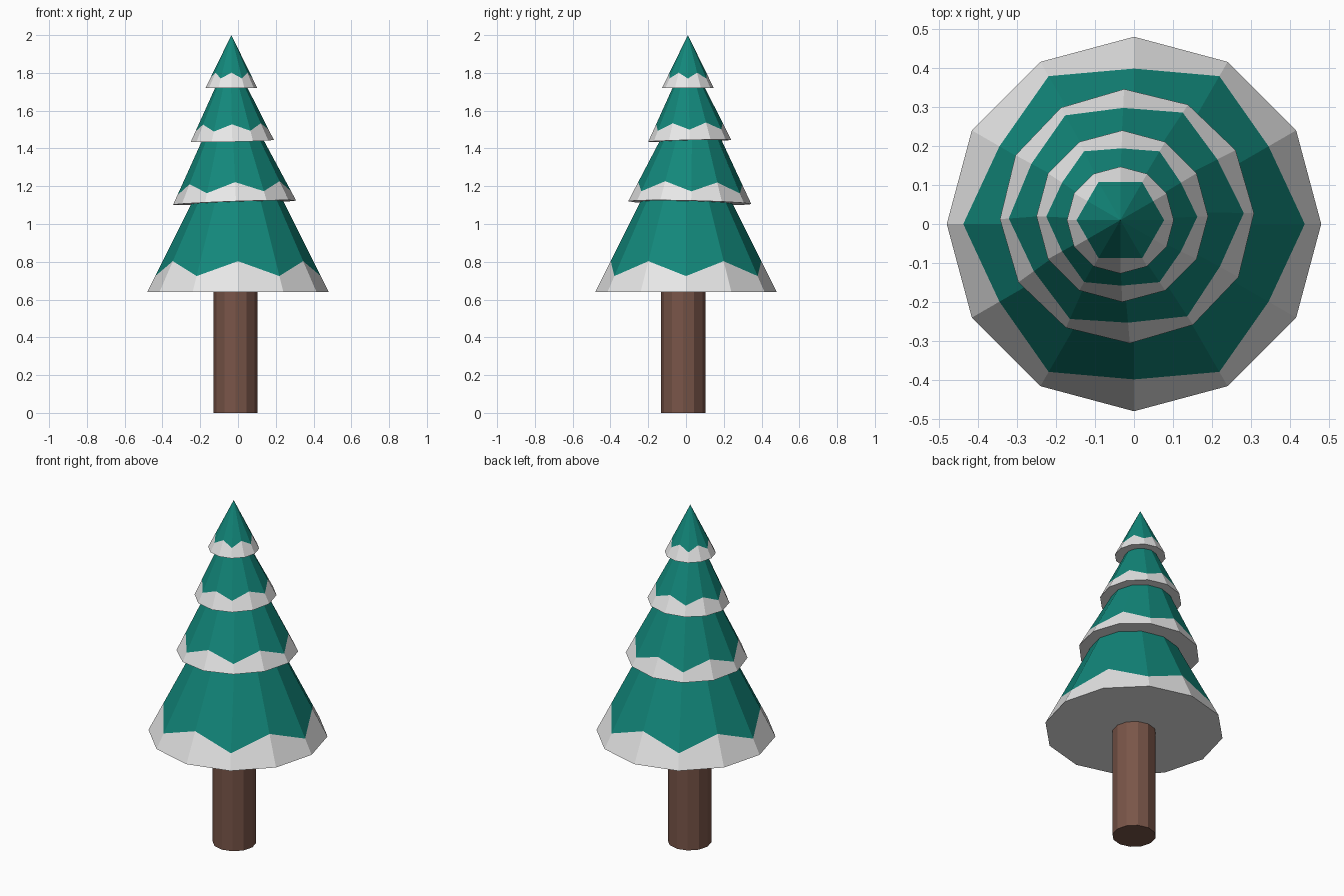
import bpy
import bmesh
from math import cos, sin, radians, tau
from mathutils import Matrix, Vector

if "Cube" in bpy.data.objects:
    bpy.data.objects.remove(bpy.data.objects["Cube"], do_unlink=True)

SIDES = 12


def make_material(name, rgb):
    mat = bpy.data.materials.new(name)
    mat.use_nodes = True
    mat.diffuse_color = (*rgb, 1)
    mat.node_tree.nodes["Principled BSDF"].inputs["Base Color"].default_value = (*rgb, 1)
    return mat


teal = make_material("teal needles", (0.006, 0.242, 0.195))
snow = make_material("snow white", (0.8, 0.8, 0.8))
bark = make_material("bark brown", (0.191, 0.091, 0.065))


def add_object(name, bm, materials):
    bmesh.ops.recalc_face_normals(bm, faces=bm.faces)
    mesh = bpy.data.meshes.new(name)
    bm.to_mesh(mesh)
    bm.free()
    for mat in materials:
        mesh.materials.append(mat)
    obj = bpy.data.objects.new(name, mesh)
    bpy.context.collection.objects.link(obj)
    return obj


def foliage_tier(name, center, radius, height, low, high, tilt=(0, 0, 0)):
    """Cone whose zigzag snow line alternates between two fractions of its height."""
    bm = bmesh.new()
    rim, line = [], []
    for i in range(SIDES):
        a = tau * i / SIDES
        edge = Vector((radius * cos(a), radius * sin(a), 0))
        rim.append(bm.verts.new(edge))
        line.append(bm.verts.new(edge.lerp(Vector((0, 0, height)), high if i % 2 else low)))
    tip = bm.verts.new((0, 0, height))
    for i in range(SIDES):
        j = (i + 1) % SIDES
        bm.faces.new((rim[i], rim[j], line[j], line[i])).material_index = 1
        bm.faces.new((line[i], line[j], tip)).material_index = 0
    bm.faces.new(rim[::-1]).material_index = 1
    x, y, z = (radians(t) for t in tilt)
    turn = Matrix.Rotation(x, 4, "X") @ Matrix.Rotation(y, 4, "Y") @ Matrix.Rotation(z, 4, "Z")
    bm.transform(Matrix.Translation(center) @ turn)
    return add_object(name, bm, (teal, snow))


# Trunk
bm = bmesh.new()
bmesh.ops.create_cone(bm, cap_ends=True, segments=SIDES, radius1=0.117, radius2=0.117, depth=0.68)
bm.transform(Matrix.Translation((-0.013, -0.015, 0.34)))
add_object("trunk", bm, (bark,))

# Foliage tiers, bottom to top, slightly off-centre and tilted
foliage_tier("foliage_bottom", (0, 0, 0.64), 0.48, 0.96, 0.088, 0.17)
foliage_tier("foliage_lower_middle", (-0.018, 0.02, 1.113), 0.326, 0.66, 0.075, 0.155, (-1.3, -2, 1.3))
foliage_tier("foliage_upper_middle", (-0.03, 0.02, 1.44), 0.22, 0.46, 0.12, 0.2, (1.3, -1.3, 0))
foliage_tier("foliage_top", (-0.035, 0.01, 1.72), 0.137, 0.28, 0.18, 0.29)
